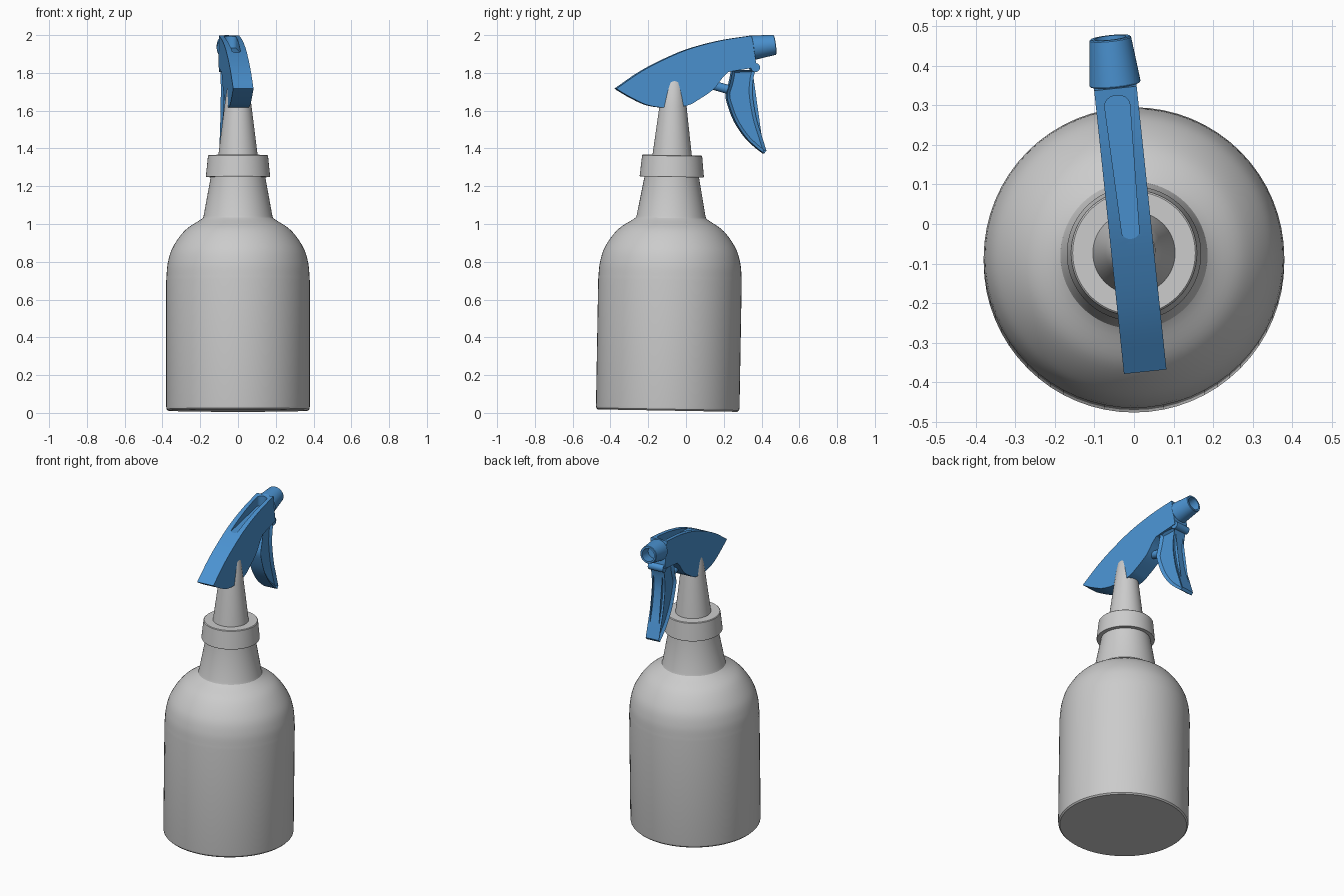
import bpy, bmesh
from math import radians, sin, cos, pi
from mathutils import Matrix, Vector

if "Cube" in bpy.data.objects:
    bpy.data.objects.remove(bpy.data.objects["Cube"])

blue = bpy.data.materials.new("blue_plastic")
blue.diffuse_color = (0.07, 0.29, 0.64, 1)
blue.use_nodes = True
blue.node_tree.nodes["Principled BSDF"].inputs["Base Color"].default_value = blue.diffuse_color


def finish(bm, name, matrix, mat=None, angle=32):
    bmesh.ops.recalc_face_normals(bm, faces=bm.faces)
    me = bpy.data.meshes.new(name)
    bm.to_mesh(me)
    bm.free()
    ob = bpy.data.objects.new(name, me)
    bpy.context.collection.objects.link(ob)
    ob.matrix_world = matrix
    if mat:
        me.materials.append(mat)
    smooth(ob, angle)
    return ob


def smooth(ob, angle=32):
    bpy.ops.object.select_all(action='DESELECT')
    ob.select_set(True)
    bpy.context.view_layer.objects.active = ob
    bpy.ops.object.shade_smooth_by_angle(angle=radians(angle))


def lathe(name, profile, matrix, mat=None, steps=64):
    bm = bmesh.new()
    vs = [bm.verts.new((r, 0, z)) for r, z in profile]
    es = [bm.edges.new(p) for p in zip(vs, vs[1:])]
    bmesh.ops.spin(bm, geom=vs + es, cent=(0, 0, 0), axis=(0, 0, 1),
                   angle=2 * pi, steps=steps, use_duplicate=False)
    bmesh.ops.remove_doubles(bm, verts=bm.verts, dist=1e-5)
    return finish(bm, name, matrix, mat)


def spline(pts, n=5):
    """Catmull-Rom curve through the points."""
    p = [Vector(q) for q in pts]
    p = [2 * p[0] - p[1]] + p + [2 * p[-1] - p[-2]]
    out = []
    for a, b, c, d in zip(p, p[1:], p[2:], p[3:]):
        for i in range(n):
            t = i / n
            out.append(0.5 * (2 * b + (c - a) * t + (2 * a - 5 * b + 4 * c - d) * t * t
                              + (3 * b - a - 3 * c + d) * t ** 3))
    return out + [p[-2]]


def slab(name, outline, half, matrix, inset=None):
    """Extrude a (y, z) side outline to both sides of x = 0."""
    bm = bmesh.new()
    f = bm.faces.new([bm.verts.new((-half, y, z)) for y, z in outline])
    ext = bmesh.ops.extrude_face_region(bm, geom=[f], use_keep_orig=True)['geom']
    bmesh.ops.translate(bm, vec=(2 * half, 0, 0),
                        verts=[g for g in ext if isinstance(g, bmesh.types.BMVert)])
    bmesh.ops.recalc_face_normals(bm, faces=bm.faces)
    if inset:
        sides = [g for g in bm.faces if abs(g.normal.x) > 0.9]
        bmesh.ops.inset_individual(bm, faces=sides, thickness=inset[0], depth=-inset[1])
    return finish(bm, name, matrix, blue)


# Bottle, collar and stem share a slightly leaning axis
axis = Matrix.Translation((0, -0.097, 0.012)) @ Matrix.Rotation(-0.0175, 4, 'X')
dome = spline([(0.38, 0.69), (0.372, 0.78), (0.345, 0.865), (0.28, 0.955), (0.195, 1.013)], 6)
lathe("bottle", [(0, 0), (0.37, 0), (0.378, 0.008), (0.38, 0.02)] + [tuple(v) for v in dome]
      + [(0.186, 1.02), (0.182, 1.032), (0.142, 1.25), (0.142, 1.30), (0, 1.30)], axis)
lathe("collar", [(0, 1.237), (0.168, 1.237), (0.17, 1.241), (0.159, 1.349),
                 (0.155, 1.353), (0, 1.353)], axis)
lathe("stem", [(0, 1.30), (0.109, 1.30), (0.104, 1.353), (0.072, 1.61),
               (0.054, 1.738), (0.035, 1.77), (0, 1.78)], axis)

# Sprayer head, turned slightly about the stem
turn = (Matrix.Translation((-0.003, -0.075, 0)) @ Matrix.Rotation(radians(6), 4, 'Z')
        @ Matrix.Translation((0, 0.075, 0)))
top = spline([(-0.375, 1.717), (-0.243, 1.807), (-0.11, 1.876), (0.02, 1.929),
              (0.18, 1.971), (0.345, 1.997)])
under = spline([(0.22, 1.805), (0.19, 1.775), (0.14, 1.712), (0.06, 1.657), (0.01, 1.63),
                (-0.06, 1.617), (-0.138, 1.617), (-0.217, 1.632), (-0.296, 1.669),
                (-0.36, 1.706)])
head = slab("sprayer_head", top + [Vector((0.372, 1.83))] + under, 0.054, turn)

# Tapered slot in the top of the head
bm = bmesh.new()
ring = []
for cy, r, start in ((0.302, 0.032, 0), (-0.02, 0.022, pi)):
    for i in range(13):
        a = start + pi * i / 12
        ring.append(bm.verts.new((r * cos(a), cy + 0.8 * r * sin(a), 1.908 + 0.07 * (cy + 0.02))))
f = bm.faces.new(ring)
ext = bmesh.ops.extrude_face_region(bm, geom=[f], use_keep_orig=True)['geom']
bmesh.ops.translate(bm, vec=(0, 0, 0.2), verts=[g for g in ext if isinstance(g, bmesh.types.BMVert)])
cutter = finish(bm, "slot_cutter", turn)
cutter.hide_render = True
bpy.context.view_layer.update()
mod = head.modifiers.new("slot", 'BOOLEAN')
mod.operation, mod.solver, mod.object = 'DIFFERENCE', 'EXACT', cutter
bpy.context.view_layer.objects.active = head
bpy.ops.object.modifier_apply(modifier=mod.name)
bpy.data.objects.remove(cutter)
smooth(head)

# Hollow tapered nozzle
aim = Matrix.Translation((0, 0.355, 1.933)) @ Matrix.Rotation(radians(-90 + 7.5), 4, 'X')
lathe("nozzle", [(0, 0), (0.063, 0), (0.065, 0.004), (0.053, 0.117), (0.050, 0.12), (0.040, 0.12),
                 (0.038, 0.05), (0, 0.05)], turn @ aim, blue, 40)

# Trigger with recessed sides
front = spline([(0.365, 1.815), (0.354, 1.765), (0.35, 1.685), (0.37, 1.563),
                (0.397, 1.474), (0.424, 1.388)], 4)
back = spline([(0.412, 1.373), (0.365, 1.41), (0.312, 1.463), (0.26, 1.542),
               (0.228, 1.622), (0.214, 1.685), (0.23, 1.745), (0.245, 1.815)], 4)
slab("trigger", front + back, 0.044, turn, inset=(0.016, 0.014))

# Pivot pin across the front, and piston rod between head and trigger
lathe("trigger_pivot", [(0, -0.05), (0.024, -0.05), (0.024, 0.05), (0, 0.05)],
      turn @ Matrix.Translation((0, 0.365, 1.828)) @ Matrix.Rotation(pi / 2, 4, 'Y'), blue, 24)
lathe("piston_rod", [(0, 0), (0.024, 0), (0.024, 0.14), (0, 0.14)],
      turn @ Matrix.Translation((0, 0.11, 1.745)) @ Matrix.Rotation(radians(-106), 4, 'X'), blue, 24)
